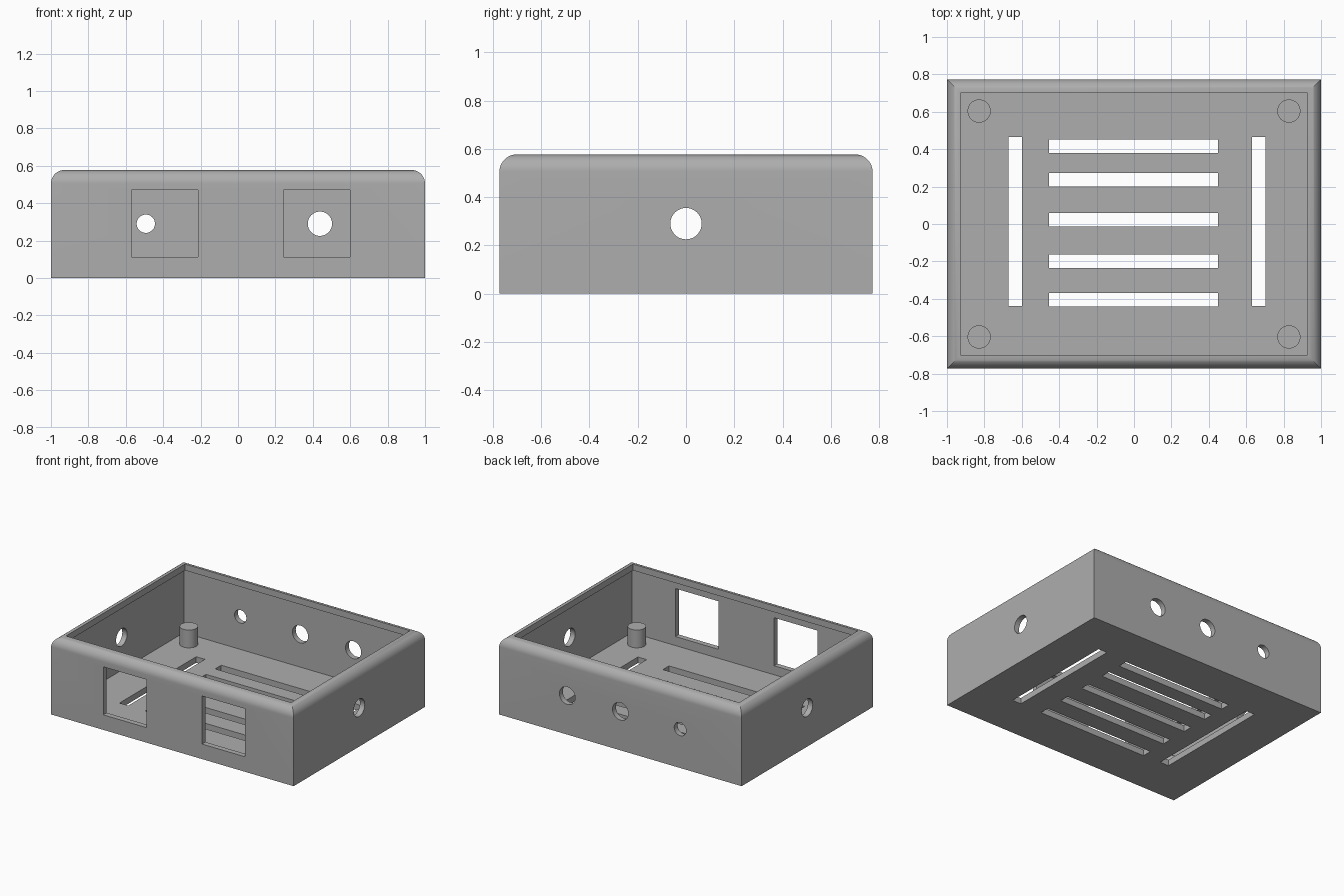
import bpy, bmesh, math
from mathutils import Matrix, Vector

cube = bpy.data.objects.get("Cube")
if cube:
    bpy.data.objects.remove(cube, do_unlink=True)

HALF_X, HALF_Y, HEIGHT = 1.0, 0.773, 0.577
ROUND, WALL, FLOOR, LIP_Z = 0.072, 0.04, 0.045, 0.53

grey = bpy.data.materials.new("grey_plastic")
grey.use_nodes = True
grey.diffuse_color = (0.42, 0.42, 0.42, 1)
grey.node_tree.nodes["Principled BSDF"].inputs["Base Color"].default_value = (0.42, 0.42, 0.42, 1)


def make_object(name, bm):
    bmesh.ops.recalc_face_normals(bm, faces=bm.faces)
    mesh = bpy.data.meshes.new(name)
    bm.to_mesh(mesh)
    bm.free()
    mesh.materials.append(grey)
    obj = bpy.data.objects.new(name, mesh)
    bpy.context.collection.objects.link(obj)
    return obj


def add_box(bm, x0, x1, y0, y1, z0, z1):
    centre = Vector((x0 + x1, y0 + y1, z0 + z1)) / 2
    size = Matrix.Diagonal((x1 - x0, y1 - y0, z1 - z0, 1))
    bmesh.ops.create_cube(bm, size=1, matrix=Matrix.Translation(centre) @ size)


def add_cylinder(bm, centre, radius, depth, turn=Matrix()):
    bmesh.ops.create_cone(bm, cap_ends=True, segments=48, radius1=radius, radius2=radius,
                          depth=depth, matrix=Matrix.Translation(centre) @ turn)


def smooth(obj):
    bpy.ops.object.select_all(action='DESELECT')
    obj.select_set(True)
    bpy.context.view_layer.objects.active = obj
    bpy.ops.object.shade_smooth_by_angle(angle=math.radians(30))


# Tray: wall profile as (inset, height), swept around the rectangle with mitred corners
profile = [(0, 0)]
for i in range(13):
    a = math.pi / 2 * i / 12
    profile.append((ROUND * (1 - math.cos(a)), HEIGHT - ROUND + ROUND * math.sin(a)))
profile += [(ROUND, LIP_Z), (WALL, LIP_Z), (WALL, FLOOR)]

bm = bmesh.new()
rings = []
for inset, z in profile:
    x, y = HALF_X - inset, HALF_Y - inset
    rings.append([bm.verts.new((sx * x, sy * y, z))
                  for sx, sy in ((-1, -1), (1, -1), (1, 1), (-1, 1))])
for low, high in zip(rings, rings[1:]):
    for i in range(4):
        j = (i + 1) % 4
        bm.faces.new((low[i], low[j], high[j], high[i]))
bm.faces.new(rings[0][::-1])
bm.faces.new(rings[-1])
tray = make_object("tray", bm)

# Openings
cut = bmesh.new()
for y in (0.416, 0.237, 0.022, -0.198, -0.406):
    add_box(cut, -0.455, 0.45, y - 0.036, y + 0.036, -0.1, 0.1)
for x in (-0.635, 0.667):
    add_box(cut, x - 0.036, x + 0.036, -0.438, 0.466, -0.1, 0.1)
for x in (-0.392, 0.422):
    add_box(cut, x - 0.178, x + 0.178, -0.9, -0.65, 0.112, 0.47)
for x, r in ((-0.493, 0.049), (0, 0.065), (0.438, 0.065)):
    add_cylinder(cut, (x, HALF_Y, 0.29), r, 0.25, Matrix.Rotation(math.pi / 2, 4, 'X'))
for side in (-1, 1):
    add_cylinder(cut, (side * HALF_X, 0, 0.29), 0.065, 0.25, Matrix.Rotation(math.pi / 2, 4, 'Y'))
cutter = make_object("opening_cutter", cut)
cutter.hide_render = True

mod = tray.modifiers.new("openings", 'BOOLEAN')
mod.operation, mod.solver, mod.object = 'DIFFERENCE', 'EXACT', cutter
bpy.context.view_layer.update()
cut_mesh = bpy.data.meshes.new_from_object(tray.evaluated_get(bpy.context.evaluated_depsgraph_get()))
tray.modifiers.clear()
tray.data = cut_mesh
bpy.data.objects.remove(cutter, do_unlink=True)
smooth(tray)

# Corner posts
for side, sx in (("left", 1), ("right", -1)):
    for end, sy in (("front", -1), ("back", 1)):
        bm = bmesh.new()
        add_cylinder(bm, (sx * 0.828, sy * 0.604, 0.1), 0.062, 0.156)
        smooth(make_object(f"{end}_{side}_post", bm))
